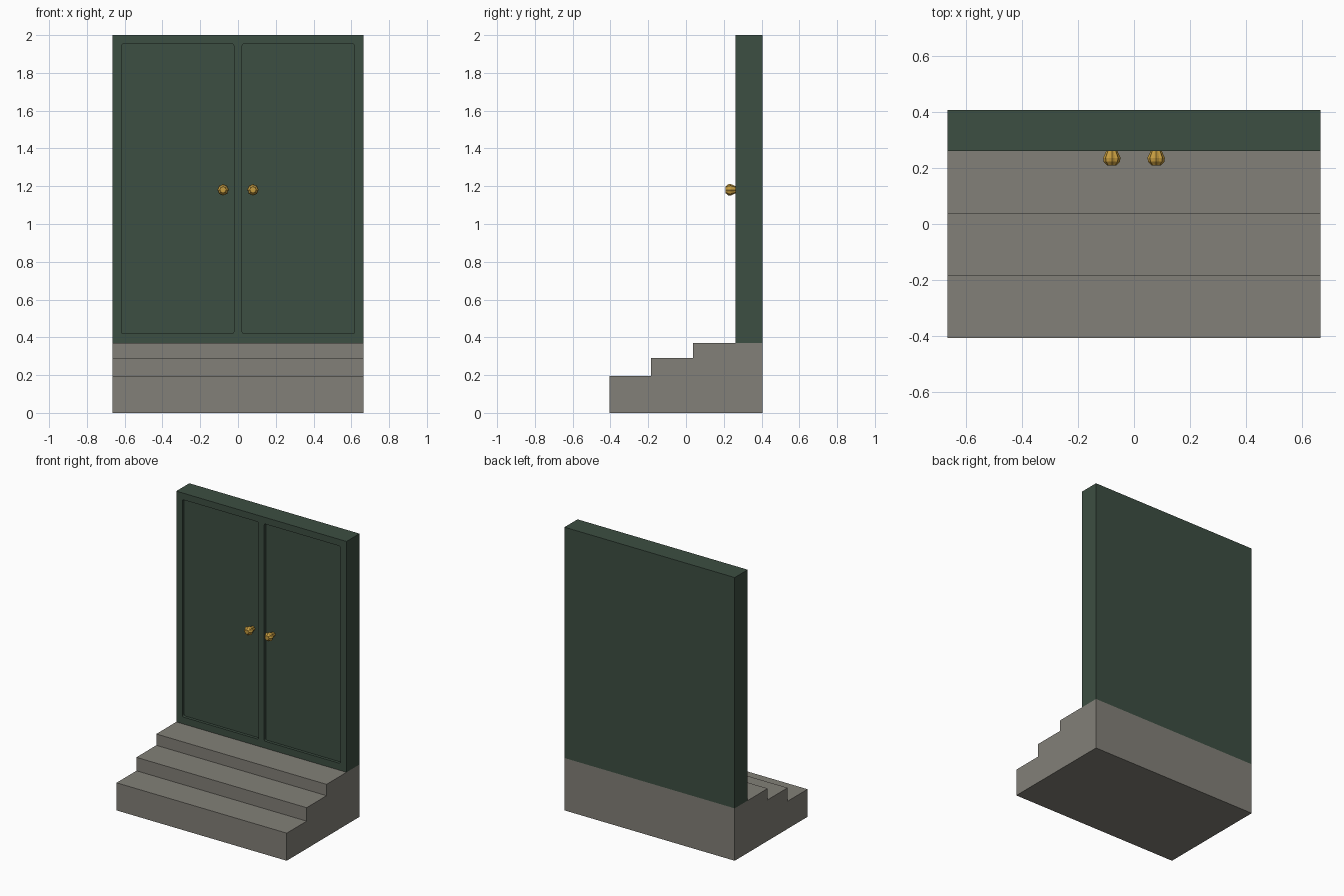
import bpy, bmesh, math

if "Cube" in bpy.data.objects:
    bpy.data.objects.remove(bpy.data.objects["Cube"])

def material(name, rgb):
    m = bpy.data.materials.new(name)
    m.diffuse_color = (*rgb, 1)
    m.use_nodes = True
    m.node_tree.nodes["Principled BSDF"].inputs["Base Color"].default_value = m.diffuse_color
    return m

green = material("dark_green_paint", (0.046, 0.077, 0.054))
stone = material("grey_stone", (0.225, 0.216, 0.188))
brass = material("brass", (0.56, 0.33, 0.05))

def make_object(name, bm, mat):
    bmesh.ops.recalc_face_normals(bm, faces=bm.faces)
    me = bpy.data.meshes.new(name)
    bm.to_mesh(me)
    bm.free()
    me.materials.append(mat)
    ob = bpy.data.objects.new(name, me)
    bpy.context.scene.collection.objects.link(ob)
    return ob

def prism(name, points, offset, mat):
    """Extrude a closed 3D outline along an offset vector."""
    bm = bmesh.new()
    face = bm.faces.new([bm.verts.new(p) for p in points])
    ext = bmesh.ops.extrude_face_region(bm, geom=[face], use_keep_orig=True)
    verts = [g for g in ext["geom"] if isinstance(g, bmesh.types.BMVert)]
    bmesh.ops.translate(bm, verts=verts, vec=offset)
    return make_object(name, bm, mat)

W, BACK, DOOR_Y = 0.665, 0.406, 0.261

# Stone steps
profile = [(-BACK, 0), (-BACK, 0.195), (-0.184, 0.195), (-0.184, 0.29),
           (0.038, 0.29), (0.038, 0.37), (BACK, 0.37), (BACK, 0)]
prism("stone_steps", [(-W, y, z) for y, z in profile], (2 * W, 0, 0), stone)

# Door slab
slab = prism("double_door", [(-W, DOOR_Y, 0.37), (W, DOOR_Y, 0.37),
                             (W, DOOR_Y, 2), (-W, DOOR_Y, 2)],
             (0, BACK - DOOR_Y, 0), green)

def rounded_rect(x0, x1, z0, z1, r, y, n=3):
    pts = []
    corners = [(x1 - r, z1 - r), (x0 + r, z1 - r), (x0 + r, z0 + r), (x1 - r, z0 + r)]
    for i, (cx, cz) in enumerate(corners):
        for k in range(n + 1):
            a = (i + k / n) * math.pi / 2
            pts.append((cx + r * math.cos(a), y, cz + r * math.sin(a)))
    return pts

# Recessed door leaves, cut into the slab
for side in (-1, 1):
    x0, x1 = sorted((side * 0.022, side * 0.617))
    cutter = prism("leaf_cutter", rounded_rect(x0, x1, 0.419, 1.953, 0.01, DOOR_Y - 0.1),
                   (0, 0.12, 0), green)
    cutter.hide_render = True
    mod = slab.modifiers.new("recess", "BOOLEAN")
    mod.operation = "DIFFERENCE"
    mod.solver = "EXACT"
    mod.object = cutter
    bpy.context.view_layer.objects.active = slab
    bpy.ops.object.modifier_apply(modifier=mod.name)
    bpy.data.objects.remove(cutter)

# Fluted brass knobs
knob_profile = [(0.290, 0.015), (0.262, 0.019), (0.236, 0.031), (0.222, 0.029), (0.209, 0.017)]
for side, label in ((-1, "left"), (1, "right")):
    bm = bmesh.new()
    rings = []
    for y, r in knob_profile:
        ring = []
        for i in range(16):
            a = i * math.pi / 8
            rr = r * (1 if i % 2 == 0 else 0.86)
            ring.append(bm.verts.new((side * 0.079 + rr * math.cos(a), y, 1.181 + rr * math.sin(a))))
        rings.append(ring)
    for a, b in zip(rings, rings[1:]):
        for i in range(16):
            j = (i + 1) % 16
            bm.faces.new((a[i], a[j], b[j], b[i]))
    bm.faces.new(rings[0])
    bm.faces.new(rings[-1])
    make_object(label + "_knob", bm, brass)
